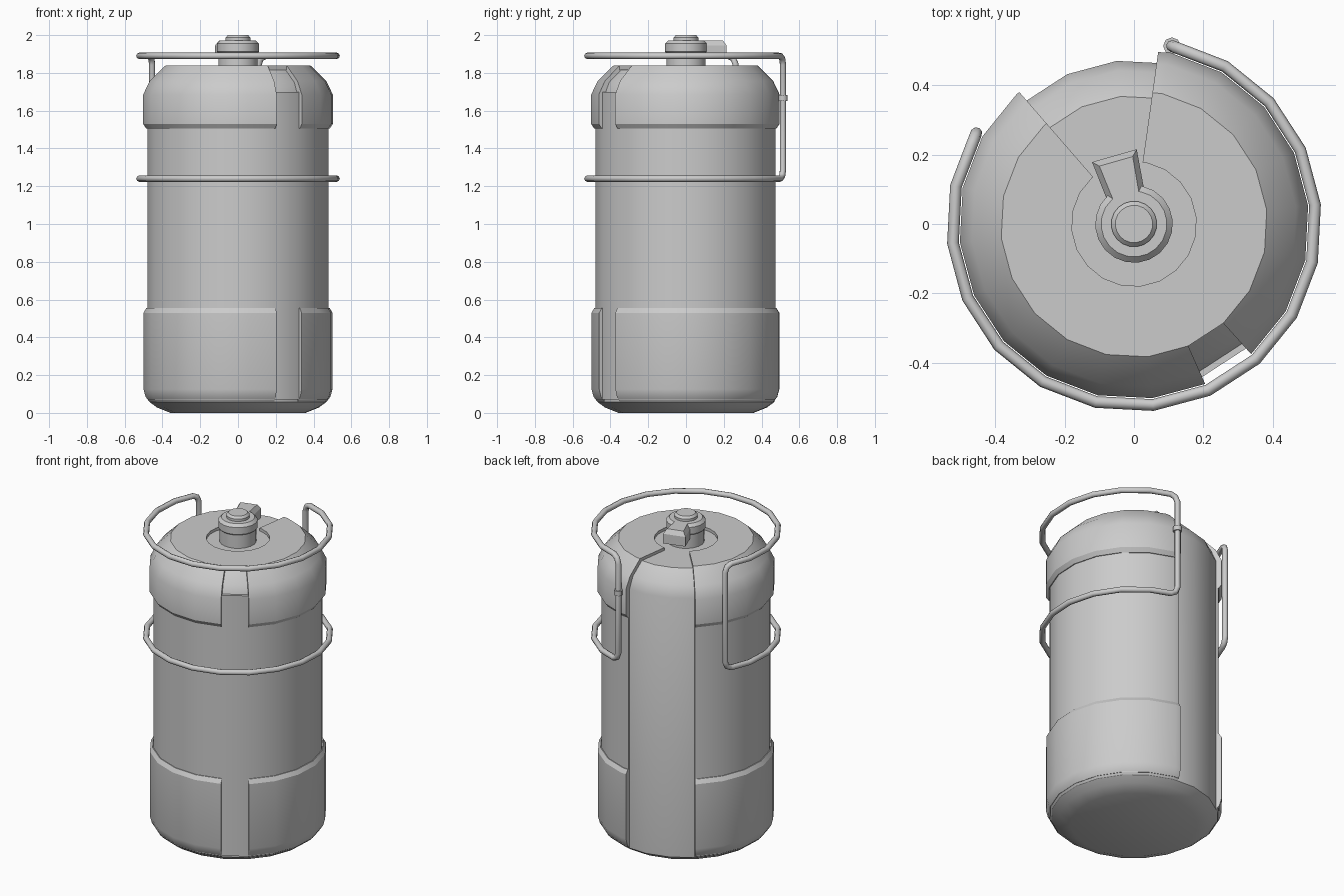
import bpy, bmesh
from math import cos, sin, radians, pi
from mathutils import Vector

if "Cube" in bpy.data.objects:
    bpy.data.objects.remove(bpy.data.objects["Cube"])

STEP, PHASE = 18, 6            # twenty-sided, vertices at 6 + 18k degrees
GAP_R, GAP_L = 82, 131         # open panel at the back
NOTCH_A, NOTCH_B = -66, -48    # narrow slot at the front


def finish(name, bm, angle=30):
    bmesh.ops.remove_doubles(bm, verts=bm.verts, dist=1e-5)
    bmesh.ops.recalc_face_normals(bm, faces=bm.faces)
    me = bpy.data.meshes.new(name)
    bm.to_mesh(me)
    bm.free()
    ob = bpy.data.objects.new(name, me)
    bpy.context.collection.objects.link(ob)
    bpy.ops.object.select_all(action='DESELECT')
    ob.select_set(True)
    bpy.context.view_layer.objects.active = ob
    bpy.ops.object.shade_smooth_by_angle(angle=radians(angle))
    return ob


def polar(r, a, z):
    """Point on the twenty-sided outline (on the chord between vertices)."""
    d = (a - PHASE) % STEP - STEP / 2
    k = cos(radians(STEP / 2)) / cos(radians(d))
    return Vector((r * k * cos(radians(a)), r * k * sin(radians(a)), z))


def revolve(bm, profile, a0=PHASE, a1=PHASE + 360, closed=True, caps=True):
    """Sweep an (r, z) profile from angle a0 to a1."""
    angles = [a0] + [a for a in range(PHASE - 720, 720, STEP) if a0 < a < a1] + [a1]
    rows = [[bm.verts.new(polar(r, a, z)) for r, z in profile] for a in angles]
    n = len(profile)
    for A, B in zip(rows, rows[1:]):
        for i in range(n if closed else n - 1):
            j = (i + 1) % n
            quad = [A[i], A[j], B[j], B[i]]
            if profile[i][0] == 0:
                quad.pop(0)
            elif profile[j][0] == 0:
                quad.pop(1)
            bm.faces.new(quad)
    if closed and caps:
        bm.faces.new(rows[0])
        bm.faces.new(rows[-1])


# Inner body with rounded base
bm = bmesh.new()
revolve(bm, [(0, 0), (.36, 0), (.43, .028), (.472, .058), (.473, .075), (.473, 1.68),
             (.445, 1.75), (.37, 1.822), (0, 1.822)], closed=False)
finish("inner_body", bm)

# Middle wall, open at the back
bm = bmesh.new()
revolve(bm, [(.483, .07), (.483, 1.70), (.465, 1.70), (.465, .07)], GAP_L, GAP_R + 360)
finish("outer_wall", bm)

# Top cap and lower band, split by the front slot and the back gap
cap = [(.18, 1.84), (.385, 1.84), (.47, 1.757), (.505, 1.685), (.505, 1.53), (.488, 1.505),
       (.465, 1.505), (.465, 1.68), (.44, 1.745), (.37, 1.815), (.18, 1.815)]
band = [(.47, .057), (.492, .085), (.503, .125), (.503, .53), (.488, .555), (.465, .555)]
for name, prof in (("top_cap", cap), ("lower_band", band)):
    bm = bmesh.new()
    revolve(bm, prof, GAP_L, NOTCH_A + 360)
    revolve(bm, prof, NOTCH_B, GAP_R)
    if name == "top_cap":      # flat plate above the slot
        revolve(bm, [(.18, 1.84), (.385, 1.84), (.385, 1.815), (.18, 1.815)],
                NOTCH_A, NOTCH_B, caps=False)
    finish(name, bm)

# Valve post and button
bm = bmesh.new()
revolve(bm, [(0, 1.81), (.105, 1.81), (.105, 1.905), (.112, 1.912), (.112, 1.955),
             (.095, 1.972), (0, 1.972)], closed=False)
finish("valve_post", bm)
bm = bmesh.new()
revolve(bm, [(0, 1.96), (.066, 1.96), (.066, 1.987), (.054, 2.0), (0, 2.0)], closed=False)
finish("valve_button", bm)

# Lever: tapered block with a chamfered top
bm = bmesh.new()
ax = Vector((cos(radians(106)), sin(radians(106)), 0))
side = Vector((-ax.y, ax.x, 0))
rings = []
for z, inset in ((1.885, 0), (1.945, 0), (1.972, .017)):
    rings.append([bm.verts.new(ax * d + side * s + Vector((0, 0, z))) for d, s in
                  ((.05, -.052 + inset), (.205 - inset, -.067 + inset),
                   (.205 - inset, .067 - inset), (.05, .052 - inset))])
for A, B in zip(rings, rings[1:]):
    for i in range(4):
        j = (i + 1) % 4
        bm.faces.new([A[i], A[j], B[j], B[i]])
bm.faces.new(rings[0])
bm.faces.new(rings[-1])
finish("valve_lever", bm, 20)

# Wire handle: two open hoops joined by upright bars, one closed loop
R, LOW, HIGH = .525, 1.24, 1.89
hoop = [(73.5, 0), (76.6, .014), (78, .045)]         # rounded corner: angle, height offset
top = [(a, HIGH - dz) for a, dz in reversed(hoop)]
top += [(a, HIGH) for a in range(60, -210, -STEP)]
top += [(-132 - a, HIGH - dz) for a, dz in hoop]
path = top + [(a, LOW + HIGH - z) for a, z in reversed(top)]
bm = bmesh.new()
pts = [polar(R, a, z) for a, z in path]
loops = []
for i, p in enumerate(pts):
    t0 = (p - pts[i - 1]).normalized()
    t1 = (pts[(i + 1) % len(pts)] - p).normalized()
    t = (t0 + t1).normalized()
    out = Vector((p.x, p.y, 0)).normalized()
    u = (out - t * out.dot(t)).normalized()
    v = t.cross(u)
    loops.append([bm.verts.new(p + .017 * (u * cos(k * pi / 4) + v * sin(k * pi / 4)))
                  for k in range(8)])
for i, A in enumerate(loops):
    B = loops[(i + 1) % len(loops)]
    for k in range(8):
        m = (k + 1) % 8
        bm.faces.new([A[k], A[m], B[m], B[k]])
finish("wire_handle", bm, 50)

# Collar on one upright bar
bm = bmesh.new()
bmesh.ops.create_cone(bm, cap_ends=True, segments=8, radius1=.025, radius2=.025, depth=.03)
bmesh.ops.translate(bm, verts=bm.verts, vec=polar(R, 78, 1.667))
finish("handle_collar", bm, 50)
